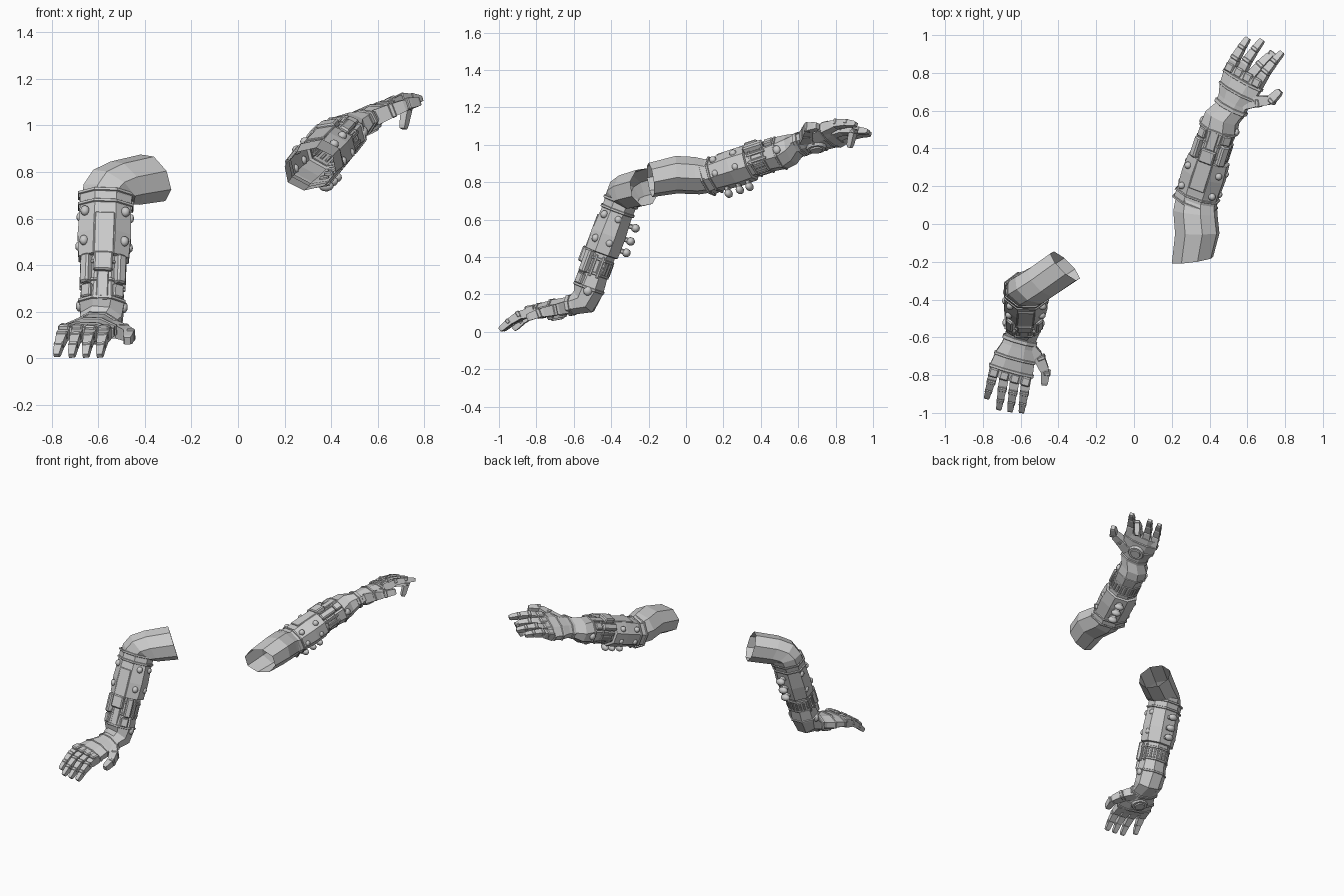
import bpy, bmesh, math
from mathutils import Vector as V, Matrix

if "Cube" in bpy.data.objects:
    bpy.data.objects.remove(bpy.data.objects["Cube"])


def frame(origin, along, hint, flip):
    """Local axes: x = thumb side, y = back of hand, z = towards the fingertips."""
    z = V(along).normalized()
    x = V(hint)
    x = (x - z * x.dot(z)).normalized()
    y = z.cross(x) * flip
    m = Matrix((x, y, z)).transposed().to_4x4()
    m.translation = V(origin)
    return m


def finish(name, bm, smooth=False):
    bmesh.ops.recalc_face_normals(bm, faces=bm.faces)
    me = bpy.data.meshes.new(name)
    bm.to_mesh(me)
    bm.free()
    if smooth:
        me.polygons.foreach_set("use_smooth", [True] * len(me.polygons))
    ob = bpy.data.objects.new(name, me)
    bpy.context.collection.objects.link(ob)


def loft(name, rings, n=8, cap=True):
    """rings: (matrix, distance along z, half width, half depth)"""
    bm = bmesh.new()
    c = 1 / math.cos(math.pi / n)
    loops = []
    for m, t, w, d in rings:
        a = [(i + .5) * math.tau / n for i in range(n)]
        loops.append([bm.verts.new(m @ V((w * c * math.cos(q), d * c * math.sin(q), t))) for q in a])
    for A, B in zip(loops, loops[1:]):
        for i in range(n):
            bm.faces.new((A[i], A[(i + 1) % n], B[(i + 1) % n], B[i]))
    if cap:
        bm.faces.new(loops[0])
        bm.faces.new(loops[-1])
    finish(name, bm)


def band(name, m, t, w, d, h=.005):
    loft(name, [(m, t - h - .003, w - .006, d - .006), (m, t - h, w, d),
                (m, t + h, w, d), (m, t + h + .003, w - .006, d - .006)], cap=False)


def box(name, m, loc, size, tilt=0):
    bm = bmesh.new()
    bmesh.ops.create_cube(bm, size=1)
    bmesh.ops.scale(bm, vec=size, verts=bm.verts)
    bmesh.ops.bevel(bm, geom=bm.edges[:], offset=min(size) * .2, segments=1, affect='EDGES')
    bm.transform(m @ Matrix.Translation(loc) @ Matrix.Rotation(tilt, 4, 'Z'))
    finish(name, bm)


def ball(name, m, loc, size):
    bm = bmesh.new()
    bmesh.ops.create_uvsphere(bm, u_segments=10, v_segments=6, radius=1)
    bmesh.ops.scale(bm, vec=size, verts=bm.verts)
    bm.transform(m @ Matrix.Translation(loc))
    finish(name, bm, True)


def disc(name, m, loc, r, h):
    bm = bmesh.new()
    bmesh.ops.create_cone(bm, cap_ends=True, segments=16, radius1=r, radius2=r * .85, depth=h)
    bm.transform(m @ Matrix.Translation(loc) @ Matrix.Rotation(math.pi / 2, 4, 'X'))
    finish(name, bm)


def digit(name, pts, lat, flip, w):
    """Jointed tapering finger through world points."""
    n = len(pts) - 1
    for i, (a, b) in enumerate(zip(pts, pts[1:])):
        m, L = frame(a, b - a, lat, flip), (b - a).length
        w0, w1 = w * (1 - .45 * i / n), w * (1 - .45 * (i + 1) / n)
        loft(f"{name}_segment_{i}", [(m, -.005, w0, w0), (m, L * .8, w1 * 1.05, w1), (m, L, w1 * .85, w1 * .7)], 4)
        if i:
            box(f"{name}_joint_{i}", m, (0, w0 * .35, 0), (w0 * 2.2, w0 * 1.5, .022))


def arm(side, flip, E, W, H, K, fhint, hhint, upper, tips, thumb, bent=None):
    E, W, H, K = V(E), V(W), V(H), V(K)
    F = frame(E, W - E, fhint, flip)
    L = (W - E).length
    F = F @ Matrix.Diagonal((1, 1, L / .56, 1))
    G = frame(H, K - H, hhint, flip)
    mid = frame(W, (W - E).normalized() + (K - H).normalized(), V(fhint) + V(hhint), flip)

    # upper arm tube with open end; lateral axis carried round the elbow bend
    rings, prev, lat = [(F, .03, .105, .083)], (W - E).normalized(), F.col[0].to_3d()
    for p, d, w, h in upper:
        d = V(d).normalized()
        lat = prev.rotation_difference(d) @ lat
        prev = d
        rings.append((frame(p, d, lat, flip), 0, w, h))
    loft(side + "_upper_arm", rings, cap=False)

    # forearm armour, narrower under-sleeve and bending wrist
    loft(side + "_forearm_shell", [(F, .0, .112, .088), (F, .06, .11, .085), (F, .18, .115, .092),
                                   (F, .285, .108, .09), (F, .29, .09, .075)], cap=False)
    loft(side + "_wrist_sleeve", [(F, .28, .092, .076), (F, .4, .088, .074), (F, .49, .096, .083),
                                  (mid, 0, .09, .075), (G, .0, .083, .052), (G, .03, .085, .046)], cap=False)
    for t, w, d in ((-.005, .12, .098), (.045, .119, .095), (.32, .098, .082), (.4, .096, .081), (.485, .102, .087)):
        band(side + "_forearm_band", F, t, w, d)
    # slatted ring on the underside
    for i in range(11):
        a = math.pi + (i + .5) * math.pi / 11
        box(side + "_wrist_slat", F, (.091 * math.cos(a), .077 * math.sin(a), .36), (.012, .012, .07), a - math.pi / 2)
    # back and side plates
    box(side + "_back_plate", F, (0, .087, .2), (.085, .016, .2))
    box(side + "_back_block", F, (0, .09, .325), (.082, .035, .085))
    box(side + "_back_strip", F, (0, .076, .43), (.05, .018, .13))
    for s in (-1, 1):
        box(side + "_side_block", F, (s * .073, .062, .35), (.045, .04, .13), -s * .7)
        for k in (-1, 1):
            box(side + "_side_rail", F, (s * .089, .02 * k, .36), (.02, .014, .12))
        box(side + "_wrist_plate", F, (s * .066, .062, .45), (.05, .028, .06), -s * .6)
        for t in (.085, .22):
            ball(side + "_rivet", F, (s * .087, .06, t), (.02, .02, .022))
            ball(side + "_rivet", F, (s * .111, -.02, t), (.013, .019, .019))
        ball(side + "_wrist_rivet", F, (s * .096, .0, .5), (.016, .024, .024))
    # row of studs under the forearm
    for t in (.1, .175, .24):
        box(side + "_stud_stalk", F, (0, -.095, t), (.04, .04, .026))
        ball(side + "_stud", F, (0, -.122, t), (.034, .024, .023))

    # hand body, cuff, knuckle bands and palm disc
    S = (K - H).length
    loft(side + "_palm", [(G, -.01, .083, .048), (G, .05, .087, .046), (G, S * .5, .105, .046),
                          (G, S * .85, .116, .038), (G, S + .03, .112, .028)])
    band(side + "_hand_cuff", G, .016, .093, .056, .009)
    band(side + "_hand_band", G, S * .55, .113, .051)
    band(side + "_knuckle_band", G, S * .9, .122, .042, .006)
    disc(side + "_palm_ring", G, (0, -.047, S * .5), .058, .02)
    disc(side + "_palm_disc", G, (0, -.055, S * .5), .038, .02)

    # fingers from little to index, then thumb
    lat = G.col[0].to_3d()
    up = G.col[1].to_3d()
    for i, tip in enumerate(tips):
        x = -.088 + i * .0587
        base = G @ V((x, 0, S - .01 + (.0, .012, .018, .008)[i]))
        tip = V(tip)
        if bent and i == bent[0]:
            pts = [base, base.lerp(V(bent[1]), .55) + up * .01, V(bent[1]), tip]
        else:
            pts = [base, base.lerp(tip, .4) + up * .02, base.lerp(tip, .72) + up * .014, tip]
        digit(f"{side}_finger_{i}", pts, lat, flip, .026)
        box(side + "_knuckle", G, (x, .02, S + .012), (.05, .034, .05))
    digit(side + "_thumb", [V(p) for p in thumb], up, -flip, .034)


# lowered arm reaching to the front
arm("right", 1, (-.567, -.35, .69), (-.587, -.545, .165), (-.6, -.6, .145), (-.655, -.795, .11),
    (1, 0, 0), (1, -.1, 0),
    [((-.557, -.343, .715), (-.2, -.2, -.85), .108, .088),
     ((-.535, -.335, .735), (-.5, -.42, -.65), .108, .09),
     ((-.485, -.305, .752), (-.7, -.58, -.42), .105, .09),
     ((-.365, -.222, .775), (-.73, -.66, -.28), .108, .09)],
    [(-.78, -.92, .012), (-.715, -.98, .01), (-.655, -.99, .01), (-.595, -.995, .01)],
    [(-.56, -.65, .13), (-.5, -.71, .115), (-.468, -.785, .1), (-.475, -.85, .075)])

# raised arm reaching to the back
arm("left", -1, (.325, .12, .828), (.468, .565, .975), (.508, .605, 1.0), (.585, .78, 1.05),
    (1, 0, .25), (1, -.42, .45),
    [((.325, .06, .835), (.1, 1, .1), .112, .093),
     ((.335, -.05, .84), (0, 1, .05), .112, .093),
     ((.31, -.19, .812), (-.15, 1, .15), .106, .085)],
    [(.605, .985, 1.06), (.68, .975, 1.07), (.71, .875, .985), (.785, .91, 1.11)],
    [(.59, .64, 1.035), (.66, .65, 1.065), (.725, .655, 1.09), (.775, .705, 1.1)],
    bent=(2, (.725, .895, 1.075)))
